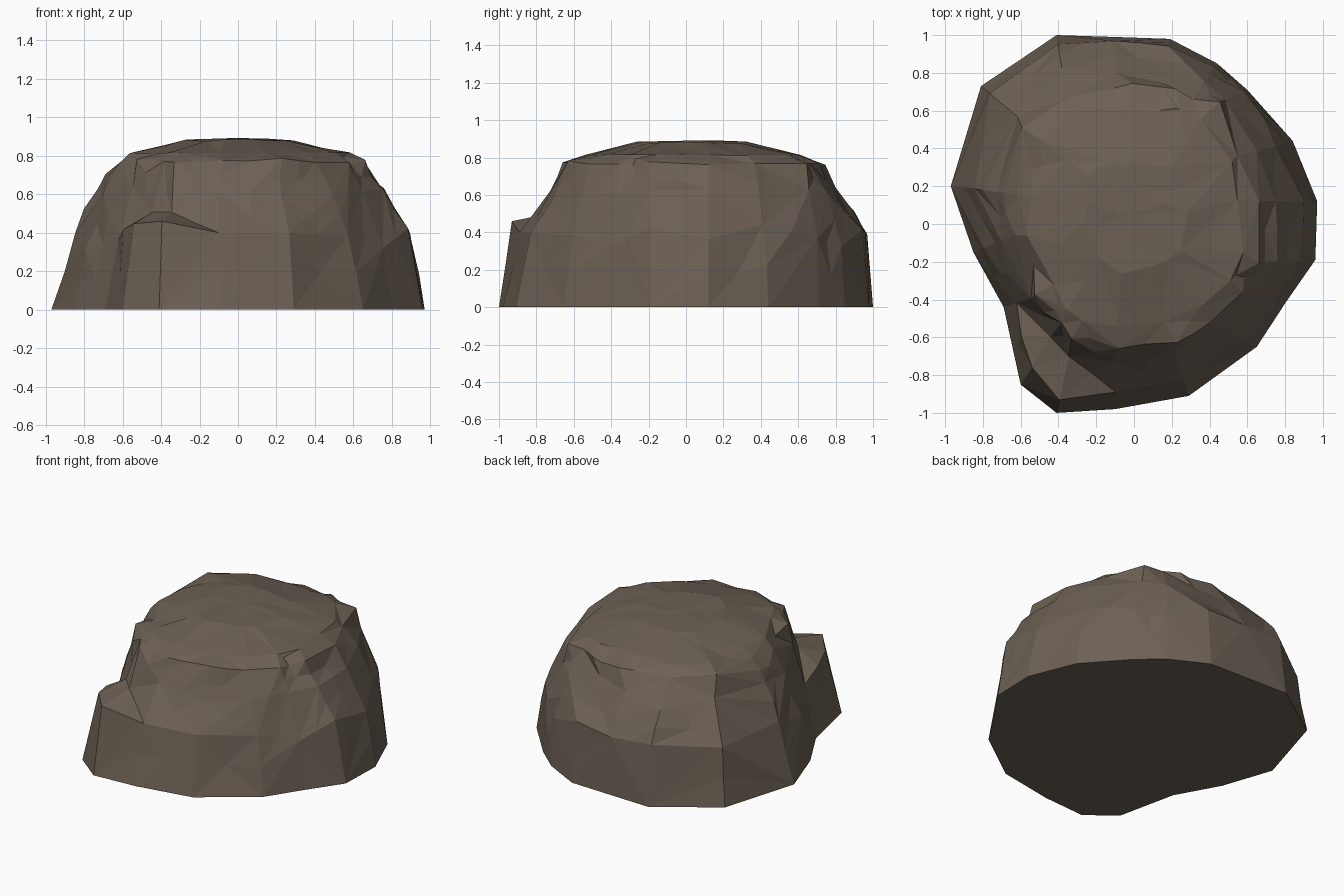
import bpy, bmesh, random
from mathutils import Vector

if "Cube" in bpy.data.objects:
    bpy.data.objects.remove(bpy.data.objects["Cube"])

random.seed(11)

# Ground outline and upper rim of the boulder, counter-clockwise from front left
base = [(-.41, -1), (-.1, -.98), (.29, -.91), (.65, -.65), (.80, -.42), (.96, -.19),
        (.97, .12), (.84, .44), (.60, .71), (.44, .85), (.19, .98), (-.1, .99),
        (-.41, 1), (-.81, .73), (-.97, .20), (-.85, -.15), (-.69, -.44), (-.60, -.85)]
rim = [(-.32, -.60), (-.10, -.64), (.20, -.62), (.42, -.52), (.57, -.34), (.65, -.20),
       (.65, .12), (.57, .36), (.43, .63), (.32, .68), (.13, .71), (-.1, .73),
       (-.36, .69), (-.56, .52), (-.63, .16), (-.63, -.06), (-.50, -.38), (-.39, -.52)]
# How far the shoulder ring leans from the outline towards the rim
lean = [.20, .25, .30, .33, .3, .22, .22, .18, .1, .15, .12, .08,
        .05, .22, .30, .36, .33, .27]
KNOB = (0, 17)      # columns of the low knob at the front left corner

def ring(bm, pts):
    return [bm.verts.new(p) for p in pts]

def bridge(bm, a, b):
    n = len(a)
    for i in range(n):
        j = (i + 1) % n
        bm.faces.new((a[i], a[j], b[j], b[i]))

# Side rings; each point slides along its own slope for an uneven band
B = [Vector((x, y, 0)) for x, y in base]
R = [Vector((x, y, .77 + random.uniform(-.02, .01))) for x, y in rim]
mid, ledge = [], []
for i, (b, r) in enumerate(zip(B, R)):
    m = b.lerp(r, lean[i])
    m.z = .39
    if i in KNOB:
        m.z = .45
        l = m.lerp(r, .70)
        l.z = .50
    else:
        l = m.lerp(r, .55)
        l.z = .60
        l = l.lerp(r, random.uniform(-.1, .3))
        m = m.lerp(b, random.uniform(0, .22)) if random.random() < .5 else m.lerp(l, random.uniform(0, .25))
    mid.append(m)
    ledge.append(l)

# Domed cap rings
c = Vector((0, .04, 0))
def cap(s, z):
    return [Vector((c.x + (r.x - c.x) * s, c.y + (r.y - c.y) * s, z)) for r in R]

bm = bmesh.new()
rings = [ring(bm, p) for p in (B, mid, ledge, R, cap(.86, .815), cap(.42, .88))]
for a, b in zip(rings, rings[1:]):
    bridge(bm, a, b)
top = bm.verts.new((0, .03, .89))
last = rings[-1]
for i in range(len(last)):
    bm.faces.new((last[i], last[(i + 1) % len(last)], top))
floor = bm.faces.new(list(reversed(rings[0])))

# Split random edges, then roughen into irregular facets
bmesh.ops.triangulate(bm, faces=[f for f in bm.faces if f is not floor])
picked = [e for e in bm.edges if max(v.co.z for v in e.verts) > .3
          and e.calc_length() > .16 and random.random() < .45]
bmesh.ops.subdivide_edges(bm, edges=picked, cuts=1)
bm.normal_update()
for v in bm.verts:
    if v.co.z > .01:
        amt = .016 if v.co.z < .79 else .006
        v.co += v.normal * random.uniform(-amt, amt)
        if v.co.z > .75:
            v.co.x += random.uniform(-.03, .03)
            v.co.y += random.uniform(-.02, .02)
bmesh.ops.remove_doubles(bm, verts=[v for v in bm.verts if v.co.z > .84], dist=.09)
bmesh.ops.triangulate(bm, faces=[f for f in bm.faces if f.calc_center_median().z > .01])
bmesh.ops.recalc_face_normals(bm, faces=bm.faces)

mesh = bpy.data.meshes.new("boulder")
bm.to_mesh(mesh)
bm.free()
stone = bpy.data.materials.new("brown stone")
stone.diffuse_color = (.15, .118, .089, 1)
stone.use_nodes = True
stone.node_tree.nodes["Principled BSDF"].inputs["Base Color"].default_value = stone.diffuse_color
mesh.materials.append(stone)
boulder = bpy.data.objects.new("boulder", mesh)
bpy.context.collection.objects.link(boulder)
